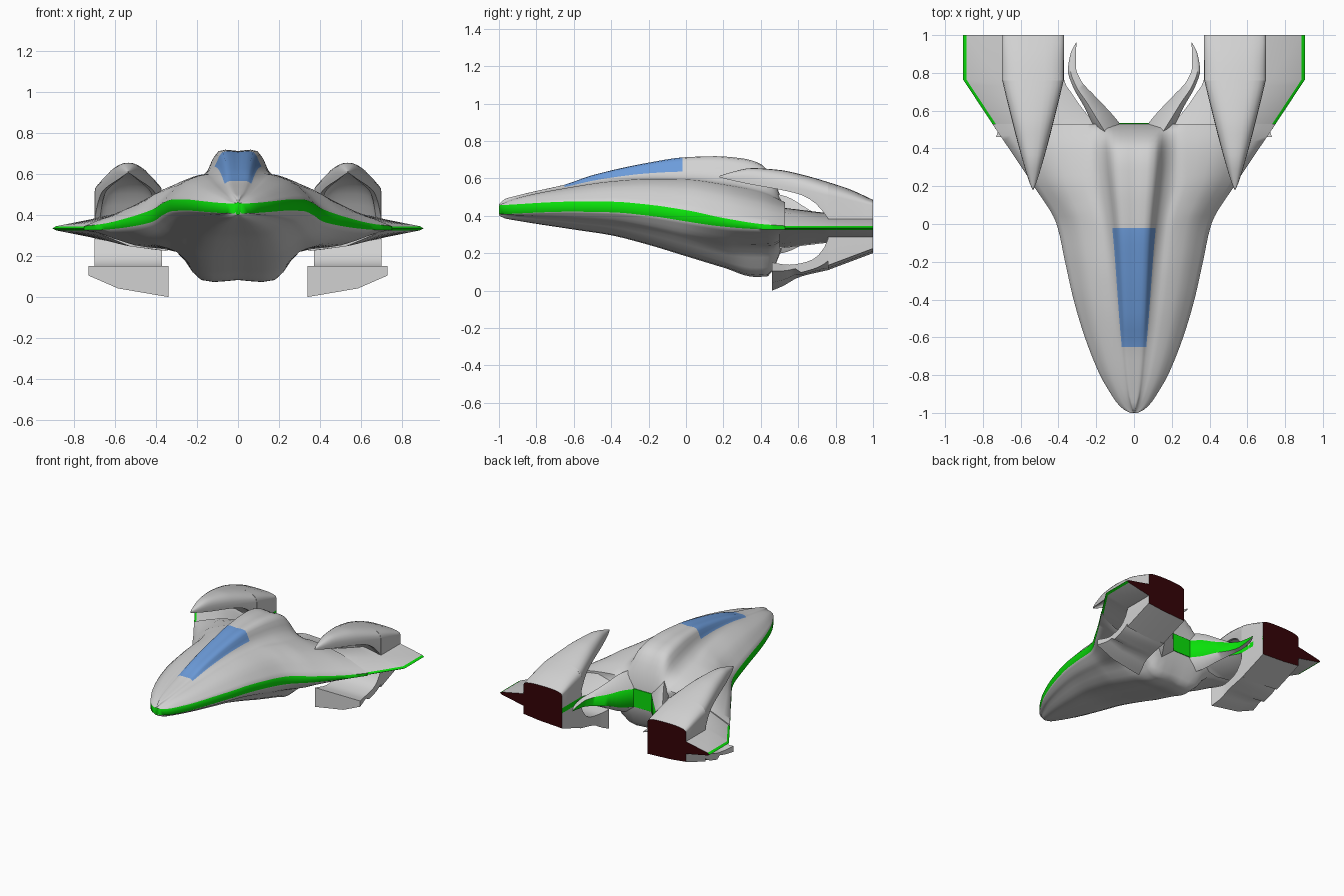
import bpy, bmesh, math

if "Cube" in bpy.data.objects:
    bpy.data.objects.remove(bpy.data.objects["Cube"], do_unlink=True)


def material(name, rgb):
    m = bpy.data.materials.new(name)
    m.use_nodes = True
    m.diffuse_color = (*rgb, 1)
    m.node_tree.nodes["Principled BSDF"].inputs["Base Color"].default_value = (*rgb, 1)
    return m


MATERIALS = [material("hull_grey", (.64, .64, .64)),
             material("trim_green", (.003, .75, .003)),
             material("canopy_blue", (.15, .33, .7)),
             material("engine_dark_red", (.035, .001, .002))]
GREY, GREEN, BLUE, RED = range(4)


def ease(keys, t):
    """Smooth interpolation through (position, value) keys without overshoot."""
    last = len(keys) - 1
    t = min(max(t, keys[0][0]), keys[last][0])
    i = max(k for k in range(last) if keys[k][0] <= t)

    def secant(k):
        return (keys[k + 1][1] - keys[k][1]) / (keys[k + 1][0] - keys[k][0])

    def tangent(k):
        if k in (0, last):
            return secant(min(k, last - 1))
        a, b = secant(k - 1), secant(k)
        return 0 if a * b <= 0 else 2 * a * b / (a + b)

    h = keys[i + 1][0] - keys[i][0]
    s = (t - keys[i][0]) / h
    d = keys[i + 1][1] - keys[i][1]
    m, n = tangent(i) * h, tangent(i + 1) * h
    return keys[i][1] + s * m + s * s * (3 * d - 2 * m - n) + s ** 3 * (m + n - 2 * d)


def spline(points, steps):
    """Catmull-Rom curve through 2D points."""
    p = [points[0]] + points + [points[-1]]
    out = []
    for a, b, c, d in zip(p, p[1:], p[2:], p[3:]):
        for k in range(steps):
            t = k / steps
            out.append(tuple(b[q] + .5 * t * (c[q] - a[q] + t * (2 * a[q] - 5 * b[q] + 4 * c[q] - d[q]
                             + t * (3 * (b[q] - c[q]) + d[q] - a[q]))) for q in (0, 1)))
    return out + [points[-1]]


def span(a, b, n):
    return [a + (b - a) * k / n for k in range(n + 1)]


def loft(name, rings, colour=lambda i, j: GREY, start=GREY, end=GREY, mirror=True, angle=40):
    """Skin closed rings, cap both ends, and optionally mirror across x."""
    bm = bmesh.new()
    rows = [[bm.verts.new(p) for p in ring] for ring in rings]
    n = len(rows[0])
    for i in range(len(rows) - 1):
        for j in range(n):
            k = (j + 1) % n
            f = bm.faces.new((rows[i][j], rows[i][k], rows[i + 1][k], rows[i + 1][j]))
            f.material_index = colour(i, j)
    bm.faces.new(rows[0]).material_index = start
    bm.faces.new(rows[-1]).material_index = end
    bmesh.ops.recalc_face_normals(bm, faces=bm.faces)
    mesh = bpy.data.meshes.new(name)
    bm.to_mesh(mesh)
    bm.free()
    for m in MATERIALS:
        mesh.materials.append(m)
    ob = bpy.data.objects.new(name, mesh)
    bpy.context.collection.objects.link(ob)
    bpy.ops.object.select_all(action="DESELECT")
    ob.select_set(True)
    bpy.context.view_layer.objects.active = ob
    bpy.ops.object.shade_smooth_by_angle(angle=math.radians(angle))
    if mirror:
        ob.modifiers.new("mirror", "MIRROR").use_mirror_merge = False


# Hull: lengthwise curves for width, edge height, band, hump, shoulder and keel
WIDTH = [(-1, .018), (-.985, .05), (-.95, .088), (-.9, .122), (-.8, .18), (-.6, .26),
         (-.4, .32), (-.2, .365), (0, .41), (.2, .53), (.53, .75)]
EDGE = [(-1, .432), (-.6, .449), (-.4, .447), (-.2, .43), (0, .4), (.2, .365), (.4, .342), (.53, .336)]
BAND = [(-1, .024), (-.6, .027), (0, .03), (.2, .023), (.4, .014), (.53, .01)]
TOP = [(-1, .462), (-.97, .488), (-.9, .508), (-.8, .532), (-.65, .565), (-.5, .615), (-.2, .68),
       (0, .708), (.15, .712), (.3, .7), (.4, .67), (.48, .57), (.53, .41)]
HUMP = [(-1, .004), (-.9, .035), (-.65, .065), (-.02, .115), (.3, .155), (.53, .17)]
SHOULDER = [(-1, .458), (-.9, .495), (-.65, .545), (-.4, .58), (-.2, .592), (0, .588),
            (.2, .56), (.4, .52), (.53, .47)]
KEEL = [(-1, .402), (-.97, .388), (-.9, .375), (-.6, .33), (-.4, .3), (-.2, .25),
        (0, .19), (.2, .13), (.37, .083), (.44, .087), (.53, .27)]
STEPS = 3


def hull_ring(y):
    w, e, b, top, hump, sh, keel = (ease(k, y) for k in (WIDTH, EDGE, BAND, TOP, HUMP, SHOULDER, KEEL))
    xs = min(.52 * w, .28)
    bulge = .05 * w if y < .1 else .02
    upper = [(0, top), (.66 * hump, top), (hump, top - .6 * (top - sh)),
             (hump + .45 * (xs - hump), sh + .1 * (top - sh)), (xs, sh),
             ((xs + w) / 2, .55 * sh + .45 * (e + b) + bulge), (w, e + b)]
    x3 = min(.75 * w, .3)
    z3 = max(e - .6 * (e - keel), min(.22, e))
    lower = [(w, e - b), ((x3 + w) / 2, .5 * z3 + .5 * (e - b) - .03 * w), (x3, z3),
             (min(.45 * w, .18), keel), (0, keel)]
    half = spline(upper, STEPS) + spline(lower, STEPS)
    return [(x, y, z) for x, z in half + [(-x, z) for x, z in half[-2:0:-1]]]


stations = [-1 + .35 * (k / 10) ** 2 for k in range(10)] + span(-.65, -.02, 14) + span(-.02, .53, 18)[1:]
hull = [hull_ring(y) for y in stations]


def hull_colour(i, j):
    j = min(j, len(hull[0]) - 1 - j)
    middle = (stations[i] + stations[i + 1]) / 2
    if j == 6 * STEPS:
        return GREEN
    return BLUE if j < 2 * STEPS and -.65 < middle < -.02 else GREY


loft("hull", hull, hull_colour, start=GREEN, mirror=False, angle=60)

# Tail band: green plate across the rear of the hull
loft("tail_band", [[(x, y, z) for x, z in ((-.14, .27), (.14, .27), (.14, .41), (-.14, .41))]
                   for y in (.528, .535)], lambda i, j: GREEN, end=GREEN, mirror=False)

# Rear wings: thin lens sections with green edges and dark red rear ends
INNER = [(.5, .15), (.55, .22), (.62, .28), (.7, .335), (.76, .37), (1, .37)]
LIP = [(.5, .06), (.76, .02), (1, .02)]


def wing_ring(y):
    xi, t = ease(INNER, y), ease(LIP, y)
    xo = min(.75 + .66 * (y - .53), .905)
    fade = min(y - .5, .25)
    thick = .11 - .12 * fade
    top = [(xi, t), (xi + .35 * (xo - xi), thick), (xi + .65 * (xo - xi), (.8 - fade) * thick),
           (xo - .018, .01)]
    outline = top + [(xo, 0)] + [(x, -z) for x, z in reversed(top)]
    return [(x, y, .335 + z) for x, z in outline]


loft("rear_wing", [wing_ring(y) for y in span(.5, .765, 8) + [1]],
     lambda i, j: GREEN if j in (3, 4, 8) else GREY, end=RED)

# Tail horns: tapering hooks, tall at the root, with a green inner face
HORN_X = [(0, .09), (1, .165), (2, .235), (3, .3), (4, .328), (5, .322), (6, .305)]
HORN_Y = [(0, .44), (1, .55), (2, .65), (3, .74), (4, .82), (5, .9), (6, .96)]
HORN_WIDTH = [(0, .07), (1, .058), (2, .04), (3, .027), (4, .022), (5, .014), (6, .002)]
HORN_BAND = [(0, .07), (1, .068), (2, .045), (4, .022), (6, .003)]
HORN_RIDGE = [(0, .19), (1, .165), (2, .105), (3, .053), (4, .03), (6, .004)]


def horn_ring(t):
    x, y, w, band, ridge = (ease(k, t) for k in (HORN_X, HORN_Y, HORN_WIDTH, HORN_BAND, HORN_RIDGE))
    dx = ease(HORN_X, t + .1) - ease(HORN_X, t - .1)
    dy = ease(HORN_Y, t + .1) - ease(HORN_Y, t - .1)
    size = math.hypot(dx, dy)
    nx, ny = -dy / size, dx / size
    shape = [(1, band), (1, -band), (-.4, -.8 * ridge), (-1, -.4 * ridge), (-1, .6 * ridge), (-.4, ridge)]
    return [(x + nx * a * w, y + ny * a * w, .338 + z) for a, z in shape]


loft("tail_horn", [horn_ring(t) for t in span(0, 6, 24)], lambda i, j: GREEN if j == 0 else GREY,
     angle=55)

# Engine pods: a hollow pointed hood leading back into a boxy nacelle
POD_X = .535
CREST = [(.18, .613), (.25, .635), (.35, .655), (.5, .645), (.62, .62), (.76, .58), (.88, .54), (1, .485)]
SPRING = [(.18, .609), (.35, .585), (.5, .56), (.62, .54), (.76, .51), (1, .455)]
RIM = [(.18, .605), (.25, .588), (.35, .567), (.5, .54), (.62, .51), (.7, .46), (.77, .37)]
CEILING = [(.18, .607), (.35, .612), (.5, .6), (.62, .57), (.7, .5), (.77, .38)]
ARCH = span(math.pi, 0, 12)


def arch(y, half, spring, crest):
    out = []
    for a in ARCH:
        c = math.cos(a)
        out.append((POD_X + half * math.copysign(abs(c) ** .75, c), y,
                    spring + (crest - spring) * abs(math.sin(a)) ** .85))
    return out


def hood_ring(y):
    half = .002 + .163 * ((y - .18) / .59) ** .85
    rim = ease(RIM, y)
    return ([(POD_X - half, y, rim)] + arch(y, half, ease(SPRING, y), ease(CREST, y))
            + [(POD_X + half, y, rim)] + arch(y, .85 * half, rim, ease(CEILING, y))[::-1])


loft("engine_hood", [hood_ring(y) for y in span(.18, .77, 16)])


def nacelle_ring(y):
    low = .11 + .09 * (y - .76) / .24
    left, right = POD_X - .165, POD_X + .165
    return arch(y, .165, ease(SPRING, y), ease(CREST, y)) + [
        (right, y, low + .025), (POD_X + .03, y, low + .01), (left, y, low)]


loft("nacelle", [nacelle_ring(y) for y in span(.76, 1, 6)], end=RED)

# Lower scoops: flared plates under the wings that rise into the nacelles
SCOOP_TOP = [(.46, .15), (.55, .138), (.65, .155), (.72, .2), (.77, .3)]
SCOOP_LOW = [(.46, 0), (.52, .025), (.6, .07), (.77, .112)]


def scoop_ring(y):
    flare = max(0, (.56 - y) / .1) * .03
    left, right = POD_X - .165 - flare, POD_X + .165 + flare
    top, low = ease(SCOOP_TOP, y), ease(SCOOP_LOW, y)
    outer = low + (top - low) * (.7 if y < .6 else .3)
    return [(left, y, top), (right, y, top), (right, y, outer),
            (POD_X + .05, y, low + .4 * (outer - low)), (left, y, low)]


loft("lower_scoop", [scoop_ring(y) for y in span(.46, .77, 10)])
